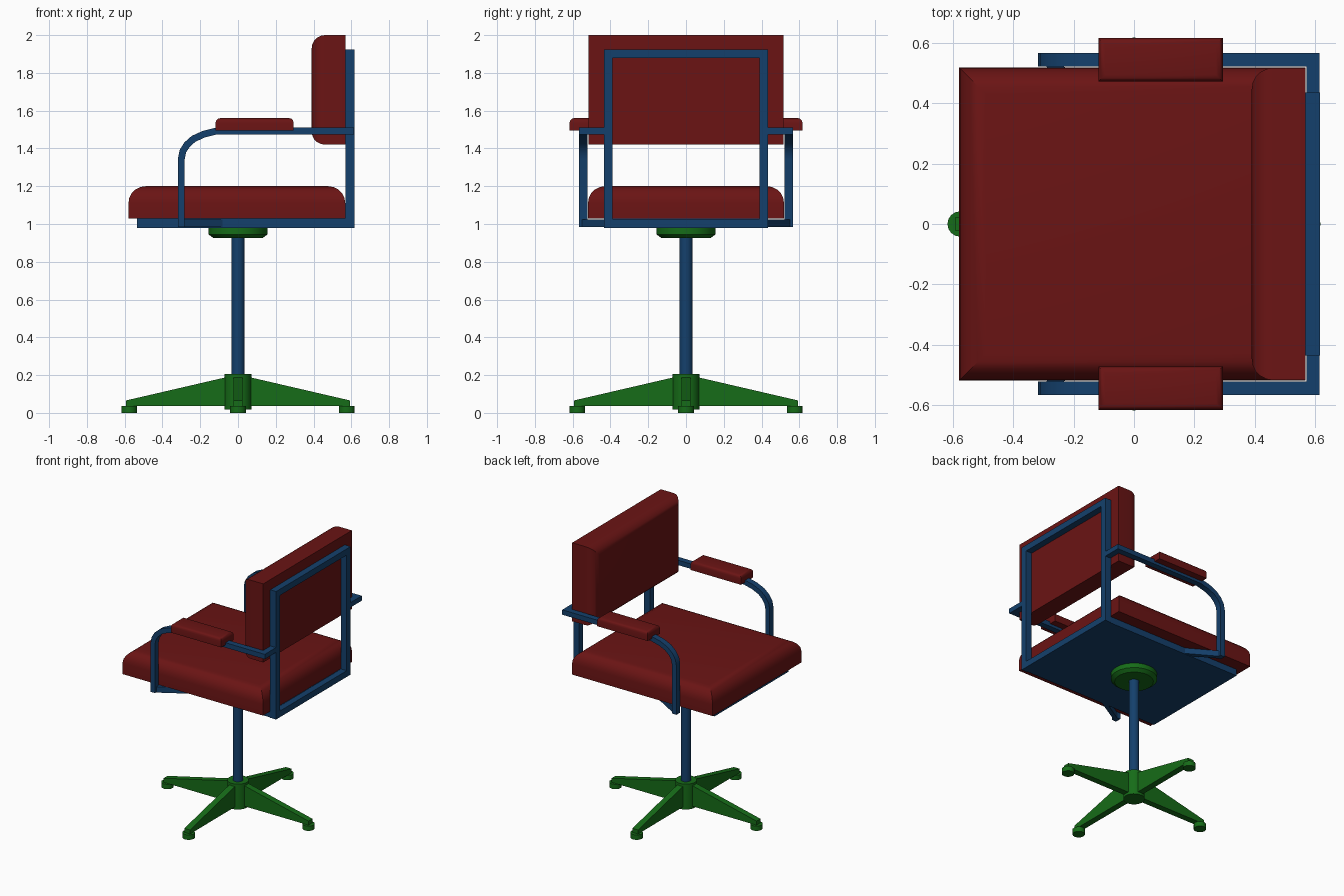
import bpy, bmesh, math
from mathutils import Vector, Matrix

if "Cube" in bpy.data.objects:
    bpy.data.objects.remove(bpy.data.objects["Cube"])


def material(name, rgb):
    m = bpy.data.materials.new(name)
    m.diffuse_color = (*rgb, 1)
    m.use_nodes = True
    m.node_tree.nodes["Principled BSDF"].inputs["Base Color"].default_value = m.diffuse_color
    return m


RED = material("red_upholstery", (0.145, 0.007, 0.007))
BLUE = material("blue_metal", (0.007, 0.051, 0.15))
GREEN = material("green_metal", (0.008, 0.15, 0.009))


def finish(name, bm, mat, smooth=True):
    bmesh.ops.recalc_face_normals(bm, faces=bm.faces)
    me = bpy.data.meshes.new(name)
    bm.to_mesh(me)
    bm.free()
    me.materials.append(mat)
    ob = bpy.data.objects.new(name, me)
    bpy.context.collection.objects.link(ob)
    if smooth:
        bpy.context.view_layer.objects.active = ob
        ob.select_set(True)
        bpy.ops.object.shade_smooth_by_angle(angle=math.radians(35))
        ob.select_set(False)
    return ob


def box(name, lo, hi, mat, round_dir=None, radius=0.0, segments=4):
    """Box; the edges around the face pointing along round_dir can be rounded."""
    lo, hi = Vector(lo), Vector(hi)
    bm = bmesh.new()
    size = Matrix.Diagonal((*(hi - lo), 1))
    bmesh.ops.create_cube(bm, size=1, matrix=Matrix.Translation((lo + hi) / 2) @ size)
    if round_dir:
        bm.normal_update()
        face = max(bm.faces, key=lambda f: f.normal.dot(Vector(round_dir)))
        bmesh.ops.bevel(bm, geom=list(face.edges), offset=radius, segments=segments,
                        profile=0.5, affect='EDGES')
    return finish(name, bm, mat, bool(round_dir))


def lathe(name, profile, mat, center=(0, 0), sides=24):
    """Capped round part from (radius, z) rings."""
    bm = bmesh.new()
    rings = []
    for r, z in profile:
        angles = [math.tau * i / sides for i in range(sides)]
        rings.append([bm.verts.new((center[0] + r * math.cos(a), center[1] + r * math.sin(a), z))
                      for a in angles])
    for a, b in zip(rings, rings[1:]):
        for i in range(sides):
            j = (i + 1) % sides
            bm.faces.new((a[i], a[j], b[j], b[i]))
    bm.faces.new(rings[0])
    bm.faces.new(rings[-1])
    return finish(name, bm, mat)


def tube(name, path, side, width, height, mat, closed=False):
    """Rectangular tube along a path with mitred corners."""
    pts = [Vector(p) for p in path]
    n = len(pts)
    bm = bmesh.new()
    d0 = (pts[1] - pts[0]).normalized()
    s = Vector(side)
    u = s.cross(d0).normalized()
    ring = [pts[0] + s * (width / 2 * a) + u * (height / 2 * b)
            for a, b in ((1, 1), (-1, 1), (-1, -1), (1, -1))]
    rings = [] if closed else [[bm.verts.new(c) for c in ring]]
    for i in range(1, n + 1 if closed else n):
        p = pts[i % n]
        d_in = (p - pts[i - 1]).normalized()
        d_out = (pts[(i + 1) % n] - p).normalized() if closed or i < n - 1 else d_in
        normal = d_in + d_out
        ring = [c + d_in * ((p - c).dot(normal) / d_in.dot(normal)) for c in ring]
        rings.append([bm.verts.new(c) for c in ring])
    pairs = list(zip(rings, rings[1:])) + ([(rings[-1], rings[0])] if closed else [])
    for a, b in pairs:
        for k in range(4):
            m = (k + 1) % 4
            bm.faces.new((a[k], a[m], b[m], b[k]))
    if not closed:
        bm.faces.new(rings[0])
        bm.faces.new(rings[-1])
    return finish(name, bm, mat)


# Cushions
box("seat", (-0.58, -0.519, 1.028), (0.568, 0.519, 1.2), RED, (0, 0, 1), 0.09, 5)
box("backrest", (0.39, -0.517, 1.42), (0.568, 0.517, 2.0), RED, (-1, 0, 0), 0.07, 5)

# Seat plate and rear frame
box("seat_plate", (-0.535, -0.43, 0.98), (0.57, 0.43, 1.028), BLUE)
F = 0.412
tube("back_frame", [(0.592, -F, 1.003), (0.592, F, 1.003), (0.592, F, 1.902), (0.592, -F, 1.902)],
     (1, 0, 0), 0.048, 0.046, BLUE, closed=True)

# Arms: post, curved shoulder, rail, inward return, strut and pad
for s, label in ((-1, "right"), (1, "left")):
    y = s * 0.544
    profile = [(-0.3, 0.985), (-0.3, 1.345), (-0.292, 1.385), (-0.27, 1.42), (-0.235, 1.451),
               (-0.18, 1.476), (-0.11, 1.493), (0.593, 1.493)]
    path = [(x, y, z) for x, z in profile] + [(0.593, s * 0.42, 1.493)]
    tube(label + "_arm_tube", path, (0, 1, 0), 0.044, 0.036, BLUE)
    tube(label + "_arm_strut", [(-0.29, s * 0.538, 1.004), (-0.09, s * 0.42, 1.004)],
         (0, 0, 1), 0.042, 0.03, BLUE)
    box(label + "_arm_pad", (-0.118, y - 0.072, 1.495), (0.294, y + 0.072, 1.56), RED,
        (0, 0, 1), 0.022, 3)

# Pedestal
lathe("swivel_disc", [(0.13, 0.925), (0.156, 0.945), (0.156, 0.98)], GREEN)
lathe("column", [(0.035, 0.19), (0.035, 0.93)], BLUE)
lathe("hub", [(0.072, 0.018), (0.072, 0.205)], GREEN)

# Four tapered legs with feet
for i in range(4):
    rot = Matrix.Rotation(math.pi / 2 * i, 4, 'Z')
    bm = bmesh.new()
    face = bm.faces.new([bm.verts.new(rot @ Vector((x, -0.023, z))) for x, z in
                         ((0.04, 0.036), (0.592, 0.036), (0.592, 0.066), (0.04, 0.194))])
    ext = bmesh.ops.extrude_face_region(bm, geom=[face])
    moved = [v for v in ext["geom"] if isinstance(v, bmesh.types.BMVert)]
    bmesh.ops.translate(bm, verts=moved, vec=rot @ Vector((0, 0.046, 0)))
    finish(f"leg_{i + 1}", bm, GREEN, False)
    c = rot @ Vector((0.576, 0, 0))
    lathe(f"foot_{i + 1}", [(0.042, 0), (0.042, 0.036)], GREEN, (c.x, c.y), 16)
